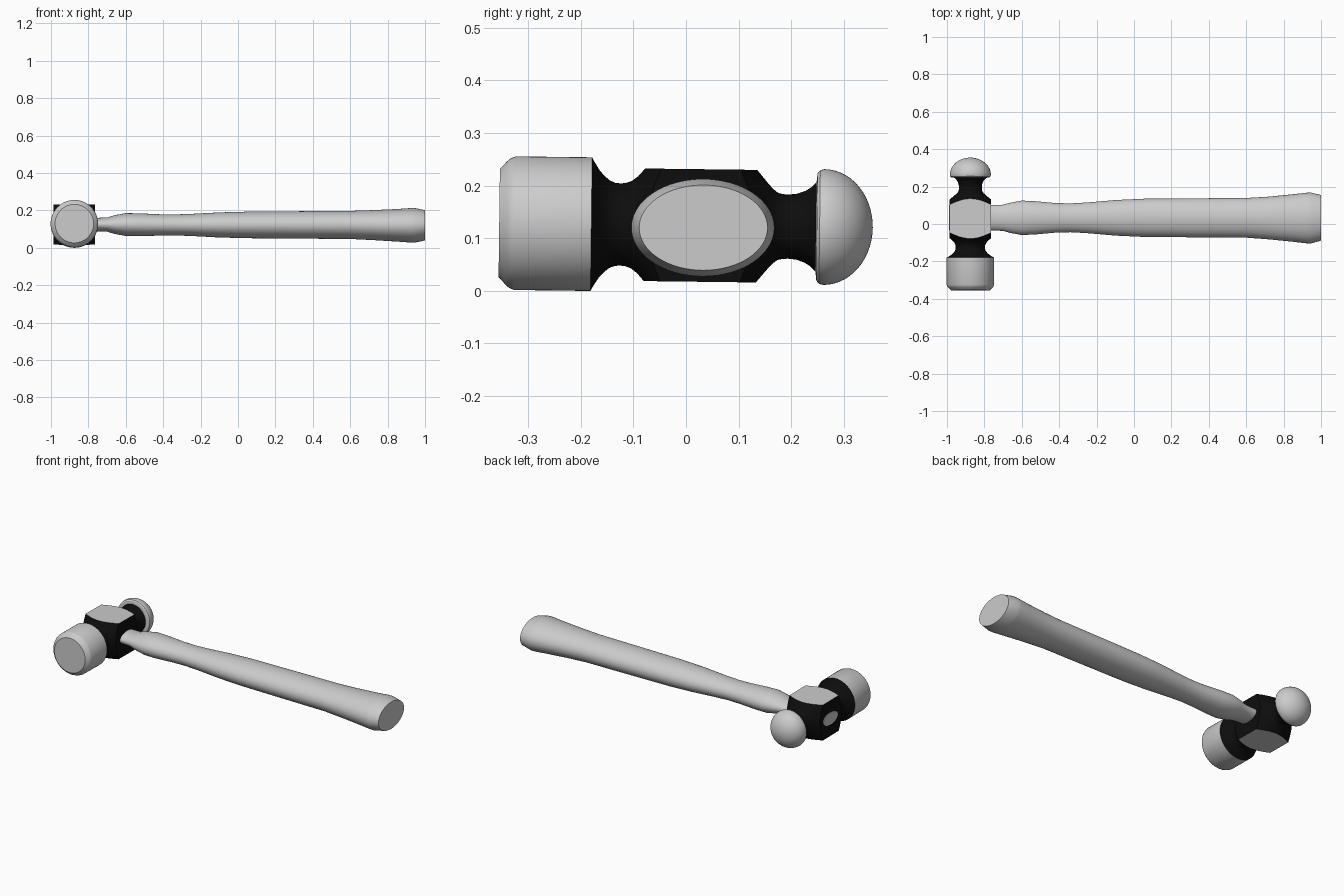
import bpy, bmesh, math
from mathutils import Matrix

if "Cube" in bpy.data.objects:
    bpy.data.objects.remove(bpy.data.objects["Cube"])

def material(name, c):
    m = bpy.data.materials.new(name)
    m.diffuse_color = (c, c, c, 1)
    m.use_nodes = True
    m.node_tree.nodes["Principled BSDF"].inputs["Base Color"].default_value = m.diffuse_color
    return m

GREY, BLACK = material("light grey", 0.6), material("black", 0.004)
HEAD = Matrix.Translation((-0.875, 0, 0.1245)) @ Matrix.Rotation(-0.0125, 4, 'X')

def finish(bm, name, rule, angle=30):
    """Turn a bmesh into a smooth object; rule(face) gives the material index."""
    bmesh.ops.recalc_face_normals(bm, faces=bm.faces)
    for f in bm.faces:
        f.material_index = rule(f)
    me = bpy.data.meshes.new(name)
    bm.to_mesh(me)
    bm.free()
    me.materials.append(GREY)
    me.materials.append(BLACK)
    ob = bpy.data.objects.new(name, me)
    bpy.context.collection.objects.link(ob)
    smooth(ob, angle)
    return ob

def smooth(ob, angle):
    bpy.ops.object.select_all(action='DESELECT')
    ob.select_set(True)
    bpy.context.view_layer.objects.active = ob
    bpy.ops.object.shade_smooth_by_angle(angle=math.radians(angle))

def loft(rings):
    """Skin a list of closed point rings and cap both ends."""
    bm = bmesh.new()
    loops = [[bm.verts.new(p) for p in r] for r in rings]
    n = len(loops[0])
    for a, b in zip(loops, loops[1:]):
        for i in range(n):
            j = (i + 1) % n
            bm.faces.new((a[i], a[j], b[j], b[i]))
    bm.faces.new(loops[0])
    bm.faces.new(loops[-1])
    return bm

def lathe(profile, n=64):
    """Revolve (y, radius) points about the head axis."""
    ang = [2 * math.pi * i / n for i in range(n)]
    return loft([[(r * math.cos(a), y, r * math.sin(a)) for a in ang] for y, r in profile])

def place(ob):
    ob.matrix_world = HEAD

# striking face with half of its black neck
face = lathe([(-0.355, 0.103), (-0.350, 0.108), (-0.342, 0.117), (-0.335, 0.123), (-0.325, 0.127),
              (-0.18, 0.127), (-0.177, 0.121), (-0.165, 0.102), (-0.155, 0.091),
              (-0.145, 0.083), (-0.135, 0.079), (-0.125, 0.078)])
place(finish(face, "striking_face", lambda f: int(f.calc_center_median().y > -0.18)))

# ball peen with half of its black neck
dome = [(0.262 + 0.093 * math.sin(t), 0.11 * math.cos(t))
        for t in (math.pi / 2 * i / 14 * 0.995 for i in range(15))]
peen = lathe([(0.195, 0.061), (0.21, 0.0625), (0.226, 0.068), (0.237, 0.075), (0.247, 0.085),
              (0.249, 0.102), (0.254, 0.108)] + dome)
place(finish(peen, "ball_peen", lambda f: int(f.calc_center_median().y < 0.247)))

# middle block: turned blank intersected with a square bar
blank = lathe([(-0.125, 0.078), (-0.115, 0.079), (-0.104, 0.083), (-0.092, 0.092), (-0.079, 0.107),
               (-0.045, 0.158), (0.10, 0.158), (0.134, 0.107), (0.155, 0.082), (0.165, 0.071),
               (0.174, 0.064), (0.184, 0.0615), (0.195, 0.061)], 96)
block = finish(blank, "head_block", lambda f: 1)
bar = bmesh.new()
bmesh.ops.create_cube(bar, size=1, matrix=Matrix.Diagonal((0.222, 0.8, 0.214, 1)))
cutter = finish(bar, "square_bar_cutter", lambda f: 0 if abs(f.normal.z) > 0.5 else 1)
mod = block.modifiers.new("square sides", 'BOOLEAN')
mod.operation, mod.object, mod.solver = 'INTERSECT', cutter, 'EXACT'
bpy.context.view_layer.objects.active = block
bpy.ops.object.modifier_apply(modifier=mod.name)
bpy.data.objects.remove(cutter)
smooth(block, 25)
place(block)

# oval wooden handle, running through the block: x, y half, z half, y centre, z centre
stations = [(-0.99, 0.068, 0.036, 0.034, 0.124), (-0.75, 0.068, 0.036, 0.034, 0.124),
            (-0.70, 0.070, 0.038, 0.033, 0.124), (-0.66, 0.081, 0.050, 0.033, 0.124),
            (-0.60, 0.092, 0.061, 0.033, 0.124), (-0.53, 0.089, 0.061, 0.033, 0.123),
            (-0.42, 0.079, 0.057, 0.033, 0.122), (-0.34, 0.077, 0.056, 0.033, 0.122),
            (-0.25, 0.082, 0.059, 0.033, 0.122), (-0.10, 0.095, 0.067, 0.033, 0.122),
            (0.05, 0.102, 0.071, 0.033, 0.122), (0.30, 0.104, 0.073, 0.033, 0.122),
            (0.60, 0.106, 0.075, 0.033, 0.122), (0.72, 0.114, 0.080, 0.032, 0.121),
            (0.85, 0.127, 0.087, 0.032, 0.120), (0.92, 0.135, 0.092, 0.032, 0.120),
            (0.945, 0.136, 0.0925, 0.032, 0.120), (1.0, 0.122, 0.081, 0.033, 0.120)]
circle = [2 * math.pi * i / 64 for i in range(64)]
finish(loft([[(x, cy + a * math.cos(t), cz + b * math.sin(t)) for t in circle]
             for x, a, b, cy, cz in stations]), "handle", lambda f: 0)
